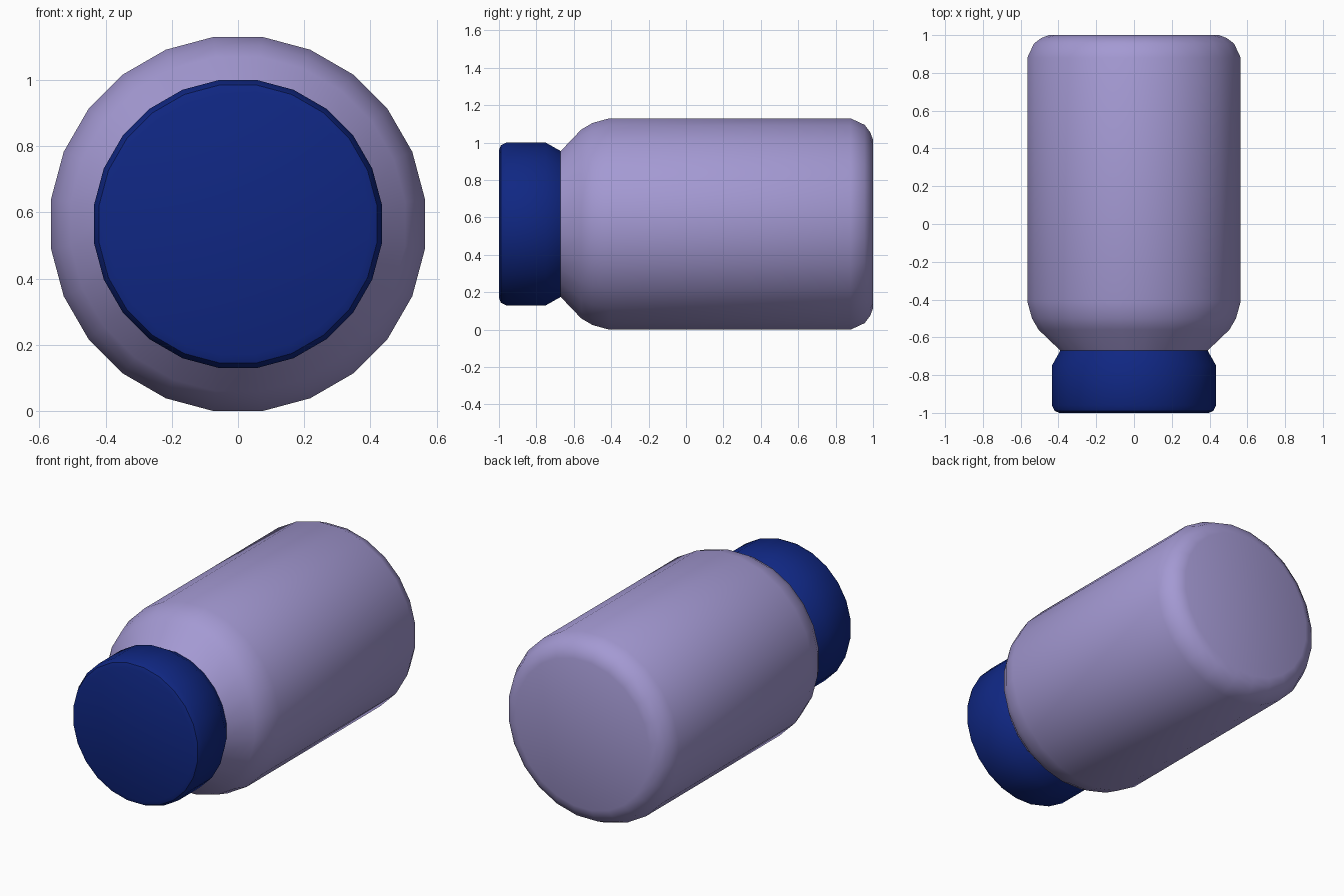
import bpy
import bmesh
import math

if "Cube" in bpy.data.objects:
    bpy.data.objects.remove(bpy.data.objects["Cube"], do_unlink=True)

SIDES = 24
AXIS_Z = 0.565  # height of the bottle's lying axis


def make_material(name, rgb):
    mat = bpy.data.materials.new(name)
    mat.use_nodes = True
    mat.diffuse_color = (*rgb, 1)
    bsdf = mat.node_tree.nodes["Principled BSDF"]
    bsdf.inputs["Base Color"].default_value = (*rgb, 1)
    bsdf.inputs["Roughness"].default_value = 0.6
    return mat


def lathe_y(name, profile, mat):
    """Revolve (y, radius) points around the lying axis and close both ends."""
    bm = bmesh.new()
    rings = []
    for y, flat_radius in profile:
        r = flat_radius / math.cos(math.pi / SIDES)
        ring = []
        for i in range(SIDES):
            a = 2 * math.pi * (i + 0.5) / SIDES
            ring.append(bm.verts.new((r * math.cos(a), y, AXIS_Z + r * math.sin(a))))
        rings.append(ring)
    for a, b in zip(rings, rings[1:]):
        for i in range(SIDES):
            j = (i + 1) % SIDES
            bm.faces.new((a[i], a[j], b[j], b[i]))
    bm.faces.new(rings[0])
    bm.faces.new(rings[-1])
    bmesh.ops.recalc_face_normals(bm, faces=bm.faces)
    mesh = bpy.data.meshes.new(name)
    bm.to_mesh(mesh)
    bm.free()
    mesh.materials.append(mat)
    obj = bpy.data.objects.new(name, mesh)
    bpy.context.collection.objects.link(obj)
    bpy.ops.object.select_all(action='DESELECT')
    obj.select_set(True)
    bpy.context.view_layer.objects.active = obj
    bpy.ops.object.shade_smooth_by_angle(angle=math.radians(32))
    return obj


lavender = make_material("lavender", (0.37, 0.32, 0.65))
navy = make_material("navy_blue", (0.005, 0.020, 0.225))

# Body: neck tucked into the cap, sloped shoulder, straight wall, rounded base
lathe_y("bottle_body", [
    (-0.72, 0.36), (-0.67, 0.39), (-0.56, 0.505), (-0.50, 0.54),
    (-0.41, 0.565), (0.88, 0.565), (0.955, 0.53), (0.985, 0.49), (1.0, 0.45),
], lavender)

# Cap: bevelled front rim, straight wall, tapered rear skirt
lathe_y("bottle_cap", [
    (-1.0, 0.395), (-0.99, 0.42), (-0.96, 0.435),
    (-0.75, 0.435), (-0.67, 0.39),
], navy)
